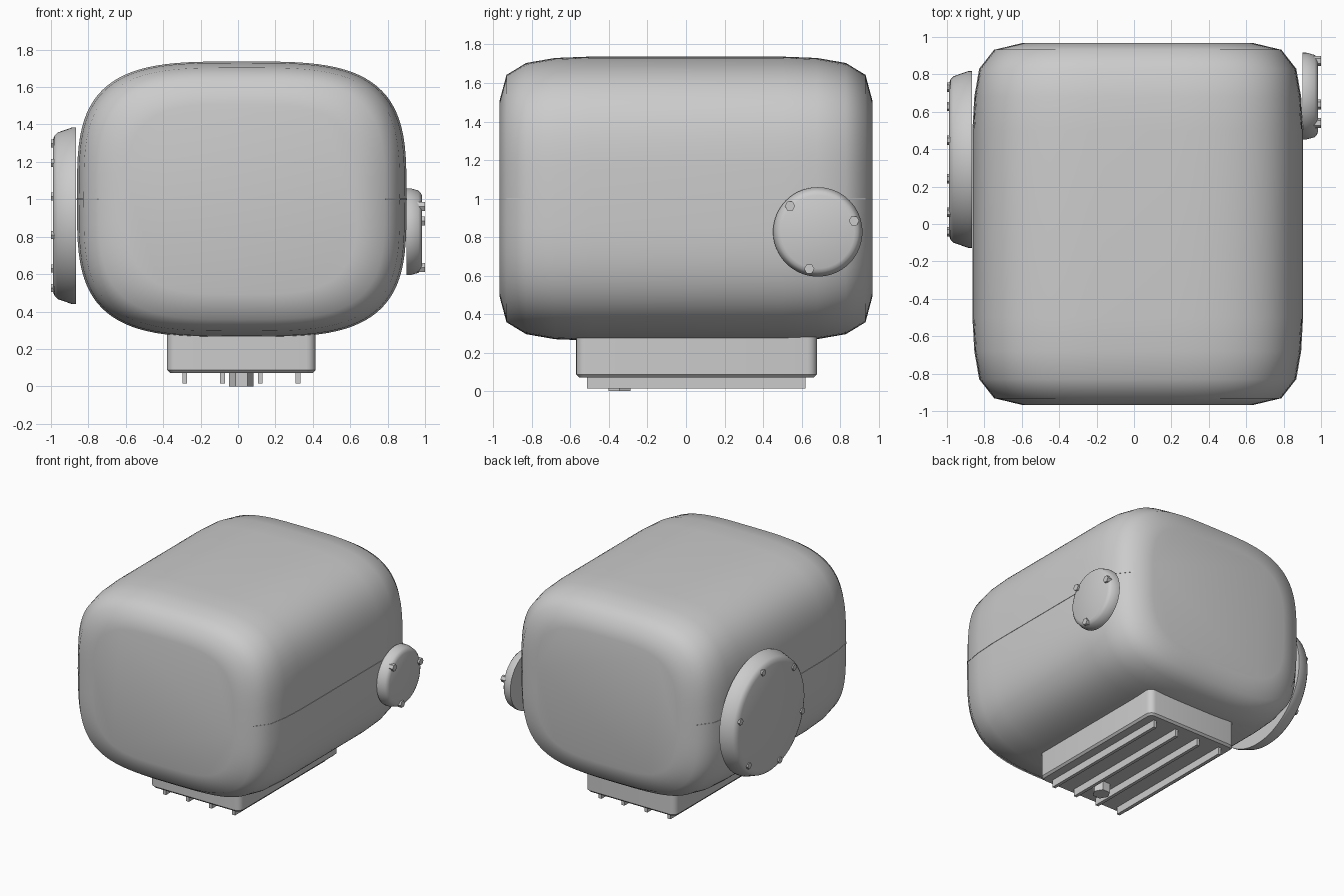
import bpy, bmesh, math
from mathutils import Matrix

if "Cube" in bpy.data.objects:
    bpy.data.objects.remove(bpy.data.objects["Cube"])

CX, CZ = 0.02, 1.0      # centre line of the main body


def finish(bm, name, angle=40):
    bmesh.ops.recalc_face_normals(bm, faces=bm.faces)
    me = bpy.data.meshes.new(name)
    bm.to_mesh(me)
    bm.free()
    ob = bpy.data.objects.new(name, me)
    bpy.context.collection.objects.link(ob)
    bpy.ops.object.select_all(action='DESELECT')
    bpy.context.view_layer.objects.active = ob
    ob.select_set(True)
    bpy.ops.object.shade_smooth_by_angle(angle=math.radians(angle))
    return ob


def loft(rings, name, angle=40):
    """Skin closed rings of points, capping both ends."""
    bm = bmesh.new()
    vs = [[bm.verts.new(p) for p in r] for r in rings]
    n = len(vs[0])
    for a, b in zip(vs, vs[1:]):
        for i in range(n):
            j = (i + 1) % n
            bm.faces.new((a[i], a[j], b[j], b[i]))
    bm.faces.new(vs[0])
    bm.faces.new(vs[-1])
    return finish(bm, name, angle)


def disc_x(name, cy, cz, profile, n=64, turn=0.0, angle=40):
    """Round or polygonal part along x; profile holds (x, radius) pairs."""
    rings = [[(x, cy + r * math.cos(2 * math.pi * i / n + turn),
               cz + r * math.sin(2 * math.pi * i / n + turn)) for i in range(n)]
             for x, r in profile]
    return loft(rings, name, angle)


def box(name, x0, x1, y0, y1, z0, z1):
    bm = bmesh.new()
    m = Matrix.Translation(((x0 + x1) / 2, (y0 + y1) / 2, (z0 + z1) / 2)) \
        @ Matrix.Diagonal((x1 - x0, y1 - y0, z1 - z0, 1))
    bmesh.ops.create_cube(bm, size=1, matrix=m)
    return finish(bm, name)


def round_rect(cx, cy, hx, hy, r, z, seg=5):
    """Horizontal rounded rectangle."""
    pts = []
    for q, (sx, sy) in enumerate(((1, 1), (-1, 1), (-1, -1), (1, -1))):
        for k in range(seg + 1):
            t = math.pi / 2 * (q + k / seg)
            pts.append((cx + sx * (hx - r) + r * math.cos(t),
                        cy + sy * (hy - r) + r * math.sin(t), z))
    return pts


# Main body: superellipse sections stepping in towards both ends
half = [(0.968, 0.615, 0.508), (0.932, 0.765, 0.642), (0.83, 0.845, 0.704),
        (0.68, 0.871, 0.73), (0.50, 0.881, 0.737)]
stations = [(-y, a, b) for y, a, b in half] + half[::-1]


def section(y, a, b, n=96, p=2 / 3.5):
    pts = []
    for i in range(n):
        t = 2 * math.pi * i / n
        c, s = math.cos(t), math.sin(t)
        pts.append((CX + a * math.copysign(abs(c) ** p, c), y,
                    CZ + b * math.copysign(abs(s) ** p, s)))
    return pts


loft([section(*s) for s in stations], "body_shell", 50)

# Thin seam line along each side
for side, label in ((-1, "left"), (1, "right")):
    loft([[(CX + side * (a + d), y, CZ + h) for d, h in
           ((-0.02, -0.004), (0.003, -0.004), (0.003, 0.004), (-0.02, 0.004))]
          for y, a, b in stations[1:-1]], "seam_" + label)


# Round side covers with hexagonal bolts
def cover(label, cy, cz, profile, bolt_r, count, start, x_in, x_out, size):
    disc_x("cover_" + label, cy, cz, profile)
    for k in range(count):
        t = math.radians(start + 360 * k / count)
        disc_x(f"cover_bolt_{label}_{k + 1}", cy + bolt_r * math.cos(t),
               cz + bolt_r * math.sin(t), [(x_in, size), (x_out, size)], 6, 0)


cover("left", 0.345, 0.912,
      [(-0.865, 0.473), (-0.885, 0.473), (-0.965, 0.445), (-0.98, 0.43), (-0.99, 0.405)],
      0.40, 6, 15, -0.96, -1.0, 0.025)
cover("right", 0.684, 0.827,
      [(0.902, 0.232), (0.922, 0.232), (0.965, 0.22), (0.977, 0.208), (0.985, 0.19)],
      0.197, 3, 17, 0.96, 1.0, 0.027)

# Base block under the body, with cooling fins
loft([round_rect(0.018, 0.055, 0.397 - d, 0.625 - d, 0.05 - d, z)
      for d, z in ((0.015, 0.072), (0.0, 0.087), (0.0, 0.34))], "base_block", 35)
for k, x in enumerate((-0.285, -0.083, 0.119, 0.321)):
    box(f"base_fin_{k + 1}", x - 0.013, x + 0.013, -0.515, 0.62, 0.015, 0.09)

# Hexagonal drain plug
loft([[(0.018 + 0.065 * math.cos(math.pi * i / 3),
        -0.345 + 0.065 * math.sin(math.pi * i / 3), z) for i in range(6)]
      for z in (0.0, 0.09)], "drain_plug")
